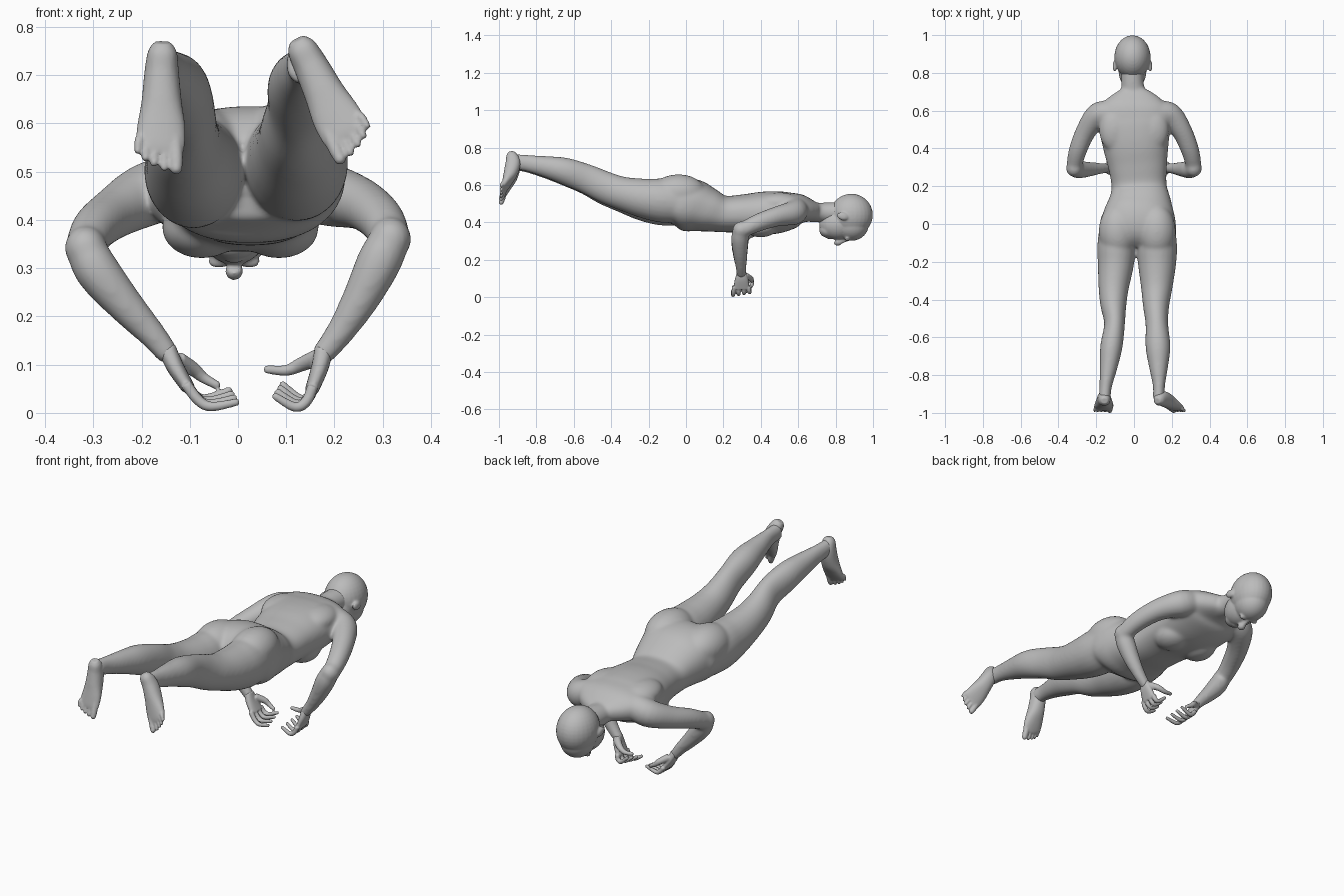
import bpy, bmesh, math
from mathutils import Vector, Matrix

skin = bpy.data.materials.new("plain grey")
skin.diffuse_color = (0.5, 0.5, 0.5, 1)
X, Y, Z = Vector((1, 0, 0)), Vector((0, 1, 0)), Vector((0, 0, 1))


def catmull(a, b, c, d, t):
    return [0.5 * (2 * q + (r - p) * t + (2 * p - 5 * q + 4 * r - s) * t * t
                   + (3 * q - p - 3 * r + s) * t ** 3) for p, q, r, s in zip(a, b, c, d)]


def loft(bm, stations, up=Z, n=24, power=2.0, steps=5):
    """Smooth closed tube; each station is x, y, z, side radius[, up radius]."""
    st = [list(s) if len(s) == 5 else list(s) + [s[3]] for s in stations]
    pts = []
    for i in range(len(st) - 1):
        a, d = st[max(i - 1, 0)], st[min(i + 2, len(st) - 1)]
        pts += [catmull(a, st[i], st[i + 1], d, k / steps) for k in range(steps)]
    pts.append(st[-1])
    rings = []
    for i, p in enumerate(pts):
        t = (Vector(pts[min(i + 1, len(pts) - 1)][:3]) - Vector(pts[max(i - 1, 0)][:3])).normalized()
        side = t.cross(up).normalized()
        top = side.cross(t)
        ring = []
        for k in range(n):
            a = 2 * math.pi * k / n
            c, s = math.cos(a), math.sin(a)
            c = math.copysign(abs(c) ** (2 / power), c)
            s = math.copysign(abs(s) ** (2 / power), s)
            ring.append(bm.verts.new(Vector(p[:3]) + side * c * p[3] + top * s * p[4]))
        rings.append(ring)
    for r, q in zip(rings, rings[1:]):
        for k in range(n):
            bm.faces.new((r[k], r[(k + 1) % n], q[(k + 1) % n], q[k]))
    bm.faces.new(rings[0])
    bm.faces.new(rings[-1])


def ball(bm, centre, radii, tilt=0.0):
    m = Matrix.Translation(centre) @ Matrix.Rotation(tilt, 4, 'X') @ Matrix.Diagonal((*radii, 1))
    bmesh.ops.create_uvsphere(bm, u_segments=28, v_segments=18, radius=1, matrix=m)


def finish(bm, name, voxel, smooth):
    """Fuse the overlapping parts into one skin and smooth it."""
    bmesh.ops.recalc_face_normals(bm, faces=bm.faces[:])
    me = bpy.data.meshes.new(name)
    bm.to_mesh(me)
    bm.free()
    ob = bpy.data.objects.new(name, me)
    bpy.context.collection.objects.link(ob)
    rm = ob.modifiers.new("fuse", 'REMESH')
    rm.mode = 'VOXEL'
    rm.voxel_size = voxel
    rm.use_smooth_shade = True
    sm = ob.modifiers.new("soften", 'SMOOTH')
    sm.factor = 0.5
    sm.iterations = smooth
    dg = bpy.context.evaluated_depsgraph_get()
    new = bpy.data.meshes.new_from_object(ob.evaluated_get(dg))
    ob.modifiers.clear()
    ob.data = new
    new.materials.clear()
    new.materials.append(skin)
    for p in new.polygons:
        p.use_smooth = True
        p.material_index = 0


body = bmesh.new()

# torso: y, centre x, half width, top z, bottom z
torso = [(.71, 0, .075, .497, .415), (.665, 0, .14, .522, .405), (.61, 0, .19, .552, .39),
         (.55, .003, .195, .564, .36), (.47, .006, .183, .567, .338), (.39, .012, .17, .562, .335),
         (.30, .02, .155, .549, .345), (.20, .027, .146, .543, .347), (.12, .03, .167, .585, .347),
         (.04, .026, .192, .63, .349), (-.04, .022, .2, .63, .362), (-.11, .018, .18, .57, .40)]
loft(body, [(cx, y, (t + b) / 2, w, (t - b) / 2) for y, cx, w, t, b in torso], n=40, power=2.3)
for s in (-1, 1):
    ball(body, (.005 + s * .08, .40, .383), (.083, .095, .063))            # breasts
    ball(body, (.017 + s * .103, -.04, .55 + s * .01), (.101, .145, .097))  # buttocks
    ball(body, (s * .1, .5, .505), (.085, .12, .055))                       # shoulder blades

# neck
loft(body, [(0, .60, .465, .09, .06), (0, .68, .453, .07, .051), (-.008, .74, .452, .06, .055),
            (-.008, .84, .45, .06, .06)])

# legs
left_leg = [(-.09, .04, .49, .085, .1), (-.092, -.11, .5, .102, .118), (-.097, -.22, .513, .095, .108),
            (-.108, -.34, .545, .08, .091), (-.109, -.43, .578, .069, .085), (-.103, -.53, .627, .055, .079),
            (-.12, -.65, .67, .059, .072), (-.135, -.76, .695, .047, .056), (-.15, -.86, .713, .033, .044),
            (-.156, -.93, .72, .032, .043)]
right_leg = [(.12, .04, .5, .09, .1), (.121, -.11, .515, .107, .118), (.122, -.22, .528, .1, .107),
             (.12, -.34, .555, .083, .09), (.117, -.43, .587, .07, .085), (.121, -.53, .632, .06, .079),
             (.127, -.65, .675, .066, .072), (.13, -.76, .70, .05, .056), (.132, -.86, .718, .032, .044),
             (.13, -.93, .725, .032, .043)]
loft(body, left_leg)
loft(body, right_leg)

# arms
for s, up in ((-1, 0), (1, .018)):
    loft(body, [(s * .12, .585, .475, .065), (s * .19, .577, .452, .066), (s * .255, .49, .415 + up, .054),
                (s * .297, .39, .382 + up, .048), (s * .316, .31, .345 + up, .042)])
    ball(body, (s * .316, .295, .342 + up), (.044, .047, .046))              # elbows
    wx = .14 + (.03 if s > 0 else 0)
    loft(body, [(s * .318, .295, .35 + up, .04), (s * .294, .288, .298 + up, .047),
                (s * (.235 + (wx - .14) * .6), .29, .225 + up / 2, .039),
                (s * (wx + .04), .294, .165, .03), (s * wx, .296, .115, .024, .026)], up=Y)
finish(body, "body", .0065, 26)

# head
head = bmesh.new()
hx = -.008
loft(head, [(hx, .73, .452, .05, .045), (hx, .84, .45, .06, .06)])
ball(head, (hx, .884, .44), (.096, .115, .113))          # skull
ball(head, (hx, .885, .388), (.081, .092, .086))         # forehead
ball(head, (hx, .812, .39), (.074, .1, .083))            # face
ball(head, (hx, .757, .358), (.05, .044, .04))           # chin
ball(head, (hx, .767, .325), (.024, .017, .015))         # lips
loft(head, [(hx, .865, .306, .008), (hx, .835, .30, .012), (hx, .812, .293, .019), (hx, .80, .302, .016)], n=12)
for s in (-1, 1):
    ball(head, (hx + s * .032, .862, .314), (.022, .012, .014))                # brows
    ball(head, (hx + s * .094, .837, .433), (.011, .031, .021), math.radians(-15))  # ears
finish(head, "head", .005, 7)

# hands: s = side, palm and finger paths as x, z
hands = bmesh.new()
left = dict(palm=[(-.148, .135), (-.13, .095), (-.102, .05)],
            finger=[(-.108, .06), (-.082, .026), (-.055, .013), (-.004, .022)],
            thumb=[(-.125, .318, .11), (-.092, .345, .09), (-.072, .352, .073), (-.045, .35, .058)])
right = dict(palm=[(.178, .135), (.17, .095), (.152, .045)],
             finger=[(.155, .055), (.142, .024), (.118, .012), (.078, .034)],
             thumb=[(.165, .318, .115), (.13, .345, .1), (.1, .352, .088), (.062, .35, .09)])
for h, s in ((left, -1), (right, 1)):
    loft(hands, [(x, .297, z, ru, rv) for (x, z), ru, rv in
                 zip(h["palm"], (.019, .018, .014), (.024, .036, .044))], up=Y, power=2.4)
    for i in range(4):                                       # fingers fan and curl upwards
        path = [(x + s * .005 * i * k / 3, .257 + .026 * i + (i - 1.5) * .002 * k, z + .008 * i * k / 3,
                 (.012, .0115, .0105, .008)[k]) for k, (x, z) in enumerate(h["finger"])]
        loft(hands, path, up=Y, n=10, steps=4)
        ball(hands, path[-1][:3], (.008,) * 3)
    loft(hands, [(*p, r) for p, r in zip(h["thumb"], (.018, .015, .0115, .009))], up=Y, n=12)
    ball(hands, h["thumb"][-1], (.009,) * 3)
finish(hands, "hands", .004, 2)

# feet: local u runs heel to toe, v towards the big toe
feet = bmesh.new()
for s, ox, oz, angle, size in ((-1, -.156, .768, -2, 1), (1, .122, .774, 28, 1)):
    a = math.radians(angle)
    along = Vector((math.sin(a), 0, -math.cos(a)))
    across = Vector((math.cos(a), 0, math.sin(a))) * -s

    def at(u, v, y):
        p = Vector((ox, 0, oz)) + along * u * size + across * v
        return (p.x, y, p.z)

    sole = [(0, 0, -.936, .017, .016), (.02, 0, -.932, .03, .03), (.065, 0, -.925, .036, .04),
            (.125, .002, -.938, .042, .037), (.175, .003, -.957, .05, .026), (.215, .002, -.973, .051, .016),
            (.23, 0, -.978, .046, .011)]
    loft(feet, [(*at(u, v, y), w, t) for u, v, y, w, t in sole], up=Y, power=2.2)
    for v, tip, r in ((.036, .26, .015), (.012, .258, .0105), (-.009, .25, .0098),
                      (-.027, .24, .0095), (-.043, .226, .009)):
        loft(feet, [(*at(.195, v * .9, -.968), r), (*at(tip - .02, v, -.981), r),
                    (*at(tip, v * 1.03, -.988), r * .85)], up=Y, n=12)
        ball(feet, at(tip, v * 1.03, -.988), (r * .85,) * 3)
finish(feet, "feet", .0045, 3)
